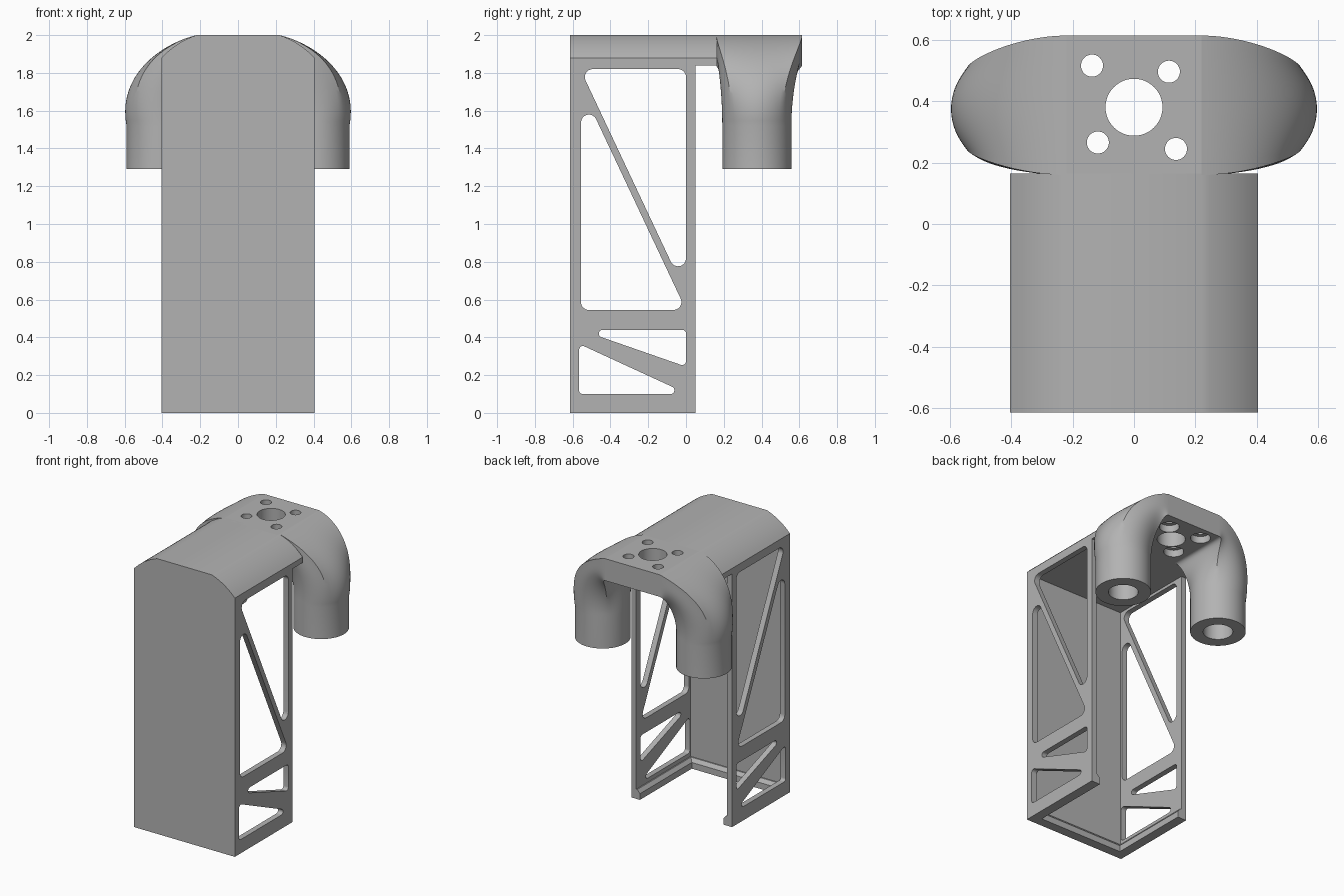
import bpy, bmesh, math
from mathutils import Vector

if "Cube" in bpy.data.objects:
    bpy.data.objects.remove(bpy.data.objects["Cube"], do_unlink=True)

GREY = 0.45
mat = bpy.data.materials.new("plain grey")
mat.use_nodes = True
mat.diffuse_color = (GREY, GREY, GREY, 1)
mat.node_tree.nodes["Principled BSDF"].inputs["Base Color"].default_value = (GREY, GREY, GREY, 1)


def finish(name, bm):
    bmesh.ops.recalc_face_normals(bm, faces=bm.faces)
    mesh = bpy.data.meshes.new(name)
    bm.to_mesh(mesh)
    bm.free()
    mesh.materials.append(mat)
    ob = bpy.data.objects.new(name, mesh)
    bpy.context.collection.objects.link(ob)
    return ob


def prism(name, points, offset):
    """Extrude a closed outline of 3D points along offset."""
    bm = bmesh.new()
    face = bm.faces.new([bm.verts.new(p) for p in points])
    new = bmesh.ops.extrude_face_region(bm, geom=[face])["geom"]
    bmesh.ops.translate(bm, vec=offset, verts=[v for v in new if isinstance(v, bmesh.types.BMVert)])
    return finish(name, bm)


def box(name, x, y0, y1, z0, z1):
    return prism(name, [(-x, y0, z0), (x, y0, z0), (x, y0, z1), (-x, y0, z1)], (0, y1 - y0, 0))


def cylinder(name, x, y, r, z0, z1):
    ring = [(x + r * math.cos(a), y + r * math.sin(a), z0)
            for a in (math.tau * i / 48 for i in range(48))]
    return prism(name, ring, (0, 0, z1 - z0))


def cut(ob, cutter):
    cutter.hide_render = True
    mod = ob.modifiers.new("cut", 'BOOLEAN')
    mod.operation, mod.solver, mod.object = 'DIFFERENCE', 'EXACT', cutter
    bpy.context.view_layer.objects.active = ob
    bpy.ops.object.modifier_apply(modifier=mod.name)
    bpy.data.objects.remove(cutter, do_unlink=True)


def rounded(corners, r, steps=8):
    """Fillet every corner of a 2D polygon."""
    out, n = [], len(corners)
    for i in range(n):
        p = Vector(corners[i])
        a = (Vector(corners[i - 1]) - p).normalized()
        b = (Vector(corners[(i + 1) % n]) - p).normalized()
        half = a.angle(b) / 2
        centre = p + (a + b).normalized() * r / math.sin(half)
        start = p + a * r / math.tan(half) - centre
        end = p + b * r / math.tan(half) - centre
        sweep = start.angle(end)
        for k in range(steps + 1):
            f = k / steps
            out.append(centre + (start * math.sin((1 - f) * sweep) + end * math.sin(f * sweep)) / math.sin(sweep))
    return out


def bezier(pts, t):
    p = [Vector(q) for q in pts]
    while len(p) > 1:
        p = [a.lerp(b, t) for a, b in zip(p, p[1:])]
    return p[0]


# Housing: arched roof outline, hollowed out and open at the back
arch = [bezier([(0.405, 1.88), (0.33, 1.962), (0.22, 2.0)], k / 8) for k in range(9)]
outline = [(0.405, 0)] + [tuple(p) for p in arch]
outline += [(-x, z) for x, z in reversed(outline)]
FRONT = -0.615
housing = prism("housing", [(x, FRONT, z) for x, z in outline], (0, 0.78, 0))
cut(housing, box("rear_cut", 1, 0.05, 1, -1, 1.84))
cut(housing, box("cavity", 0.365, FRONT + 0.04, 1, 0.07, 1.84))
cut(housing, prism("rim_cut", [(-0.335, FRONT + 0.07, -0.1), (0.335, FRONT + 0.07, -0.1),
                               (0.335, 1, -0.1), (-0.335, 1, -0.1)], (0, 0, 0.16)))
bevel_top = [(-0.335, FRONT + 0.07), (0.335, FRONT + 0.07), (0.335, 1), (-0.335, 1)]

# Sloped top of the inner rim
bm = bmesh.new()
low = [bm.verts.new((x, y, 0.045)) for x, y in bevel_top]
high = [bm.verts.new((x * 0.365 / 0.335, y - (0.03 if y < 0 else 0), 0.08)) for x, y in bevel_top]
bm.faces.new(low)
bm.faces.new(high)
for i in range(4):
    j = (i + 1) % 4
    bm.faces.new((low[i], low[j], high[j], high[i]))
cut(housing, finish("rim_slope", bm))

# Truss windows through both side walls, as (y, z) triangles and corner radius
windows = [
    ([(-0.56, 1.82), (0, 1.82), (0, 0.63)], 0.042),
    ([(-0.556, 1.725), (-0.556, 0.545), (0, 0.545)], 0.042),
    ([(-0.56, 0.44), (0, 0.44), (0, 0.245)], 0.02),
    ([(-0.566, 0.365), (-0.566, 0.1), (0.01, 0.1)], 0.02),
]
for tri, r in windows:
    cut(housing, prism("window", [(-1, y, z) for y, z in rounded(tri, r)], (2, 0, 0)))

# Mounting plate with a large bore and four counterbored screw holes
plate = box("mounting_plate", 0.22, 0.14, 0.615, 1.84, 2.0)
bores = [(-0.137, 0.517), (0.114, 0.497), (-0.118, 0.266), (0.137, 0.245)]
for part in (plate, housing):
    cut(part, cylinder("bore", 0, 0.381, 0.093, 1.7, 2.1))
    for x, y in bores:
        cut(part, cylinder("screw_hole", x, y, 0.036, 1.7, 2.1))
        cut(part, cylinder("counterbore", x, y, 0.066, 1.7, 1.89))

# Curved arms: rectangular section blending to a round socket, mirrored
OUTER = [(0.22, 2.0), (0.42, 1.95), (0.64, 1.78), (0.59, 1.52)]
INNER = [(0.22, 1.84), (0.27, 1.83), (0.224, 1.7), (0.224, 1.52)]
SIDES, STEPS = 64, 28
bm = bmesh.new()
rings = []
for k in range(STEPS + 1):
    t = k / STEPS
    s = t * t * (3 - 2 * t)
    o, i = bezier(OUTER, t), bezier(INNER, t)
    mid, arm = (o + i) / 2, (o - i) / 2
    cy, wy = 0.3875 - 0.0125 * s, 0.2275 - 0.0445 * s
    ring = []
    for n in range(SIDES):
        a = math.tau * n / SIDES
        u, v = math.cos(a), math.sin(a)
        grow = (1 - s) / max(abs(u), abs(v)) + s
        p = mid + arm * u * grow
        ring.append(bm.verts.new((p.x, cy + wy * v * grow, p.y)))
    rings.append(ring)
for r, z in ((0.183, 1.29), (0.098, 1.29), (0.098, 1.52)):
    ring = []
    for n in range(SIDES):
        a = math.tau * n / SIDES
        ring.append(bm.verts.new((0.407 + r * math.cos(a), 0.375 + r * math.sin(a), z)))
    rings.append(ring)
for a, b in zip(rings, rings[1:]):
    for n in range(SIDES):
        m = (n + 1) % SIDES
        bm.faces.new((a[n], a[m], b[m], b[n]))
bm.faces.new(rings[0])
bm.faces.new(rings[-1])
arms = finish("curved_arms", bm)
arms.modifiers.new("mirror", 'MIRROR').use_mirror_merge = False

# Smooth curved surfaces while keeping edges sharp
for ob in (housing, plate, arms):
    bpy.ops.object.select_all(action='DESELECT')
    ob.select_set(True)
    bpy.context.view_layer.objects.active = ob
    bpy.ops.object.shade_smooth_by_angle(angle=math.radians(25))
